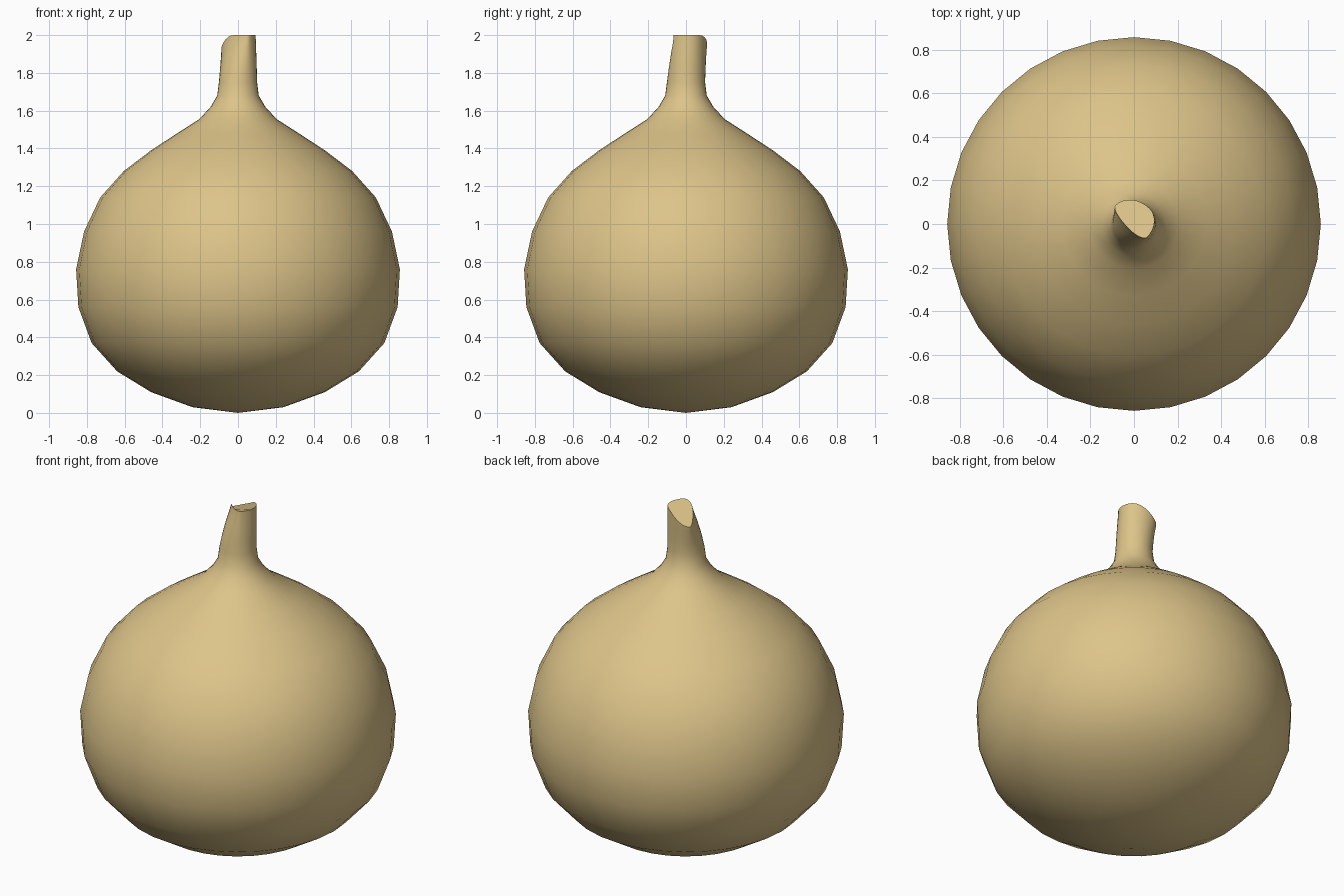
import bpy, bmesh
from math import cos, sin, pi, sqrt

if "Cube" in bpy.data.objects:
    bpy.data.objects.remove(bpy.data.objects["Cube"])

SIDES = 32
# radius, height of the bulb and the neck
PROFILE = [(0.24, 0.03), (0.46, 0.11), (0.64, 0.22), (0.775, 0.37), (0.845, 0.56),
           (0.857, 0.76), (0.815, 0.96), (0.73, 1.14), (0.605, 1.28), (0.46, 1.39),
           (0.33, 1.475), (0.205, 1.555), (0.145, 1.62), (0.11, 1.68), (0.101, 1.75)]


def stem_point(a, z, f):
    """Round stem that is flattened and slanted towards its cut tip (f = 0..1)."""
    r, s = 0.101, sqrt(0.5)
    d = r * cos(a - pi / 4)
    e = r * sin(a - pi / 4)
    if d < 0:
        d *= 1 - 0.68 * f
    e *= 1 + (0.2 if e > 0 else -0.15) * f
    drop = 0.075 * f * (max(0, e) / 0.12) ** 2
    return ((d - e) * s, (d + e) * s, z - drop)


bm = bmesh.new()
angles = [2 * pi * i / SIDES for i in range(SIDES)]

# Bulb and neck rings, then stem rings
rings = [[bm.verts.new((r * cos(a), r * sin(a), z)) for a in angles] for r, z in PROFILE]
for z, f in [(1.82, 0.22), (1.90, 0.55), (1.96, 0.85), (1.99, 0.97), (2.0, 1.0)]:
    rings.append([bm.verts.new(stem_point(a, z, f)) for a in angles])
for lo, hi in zip(rings, rings[1:]):
    for i in range(SIDES):
        j = (i + 1) % SIDES
        bm.faces.new((lo[i], lo[j], hi[j], hi[i]))

# Closed bottom and cut tip
pole = bm.verts.new((0, 0, 0))
for i in range(SIDES):
    bm.faces.new((pole, rings[0][(i + 1) % SIDES], rings[0][i]))
bm.faces.new(rings[-1])
bmesh.ops.recalc_face_normals(bm, faces=bm.faces)

mesh = bpy.data.meshes.new("bulb_with_stem")
bm.to_mesh(mesh)
bm.free()
bulb = bpy.data.objects.new("bulb_with_stem", mesh)
bpy.context.collection.objects.link(bulb)

mat = bpy.data.materials.new("tan_skin")
mat.diffuse_color = (0.72, 0.55, 0.25, 1)
mat.use_nodes = True
mat.node_tree.nodes["Principled BSDF"].inputs["Base Color"].default_value = mat.diffuse_color
mesh.materials.append(mat)

bpy.context.view_layer.objects.active = bulb
bulb.select_set(True)
bpy.ops.object.shade_smooth_by_angle(angle=0.9)
